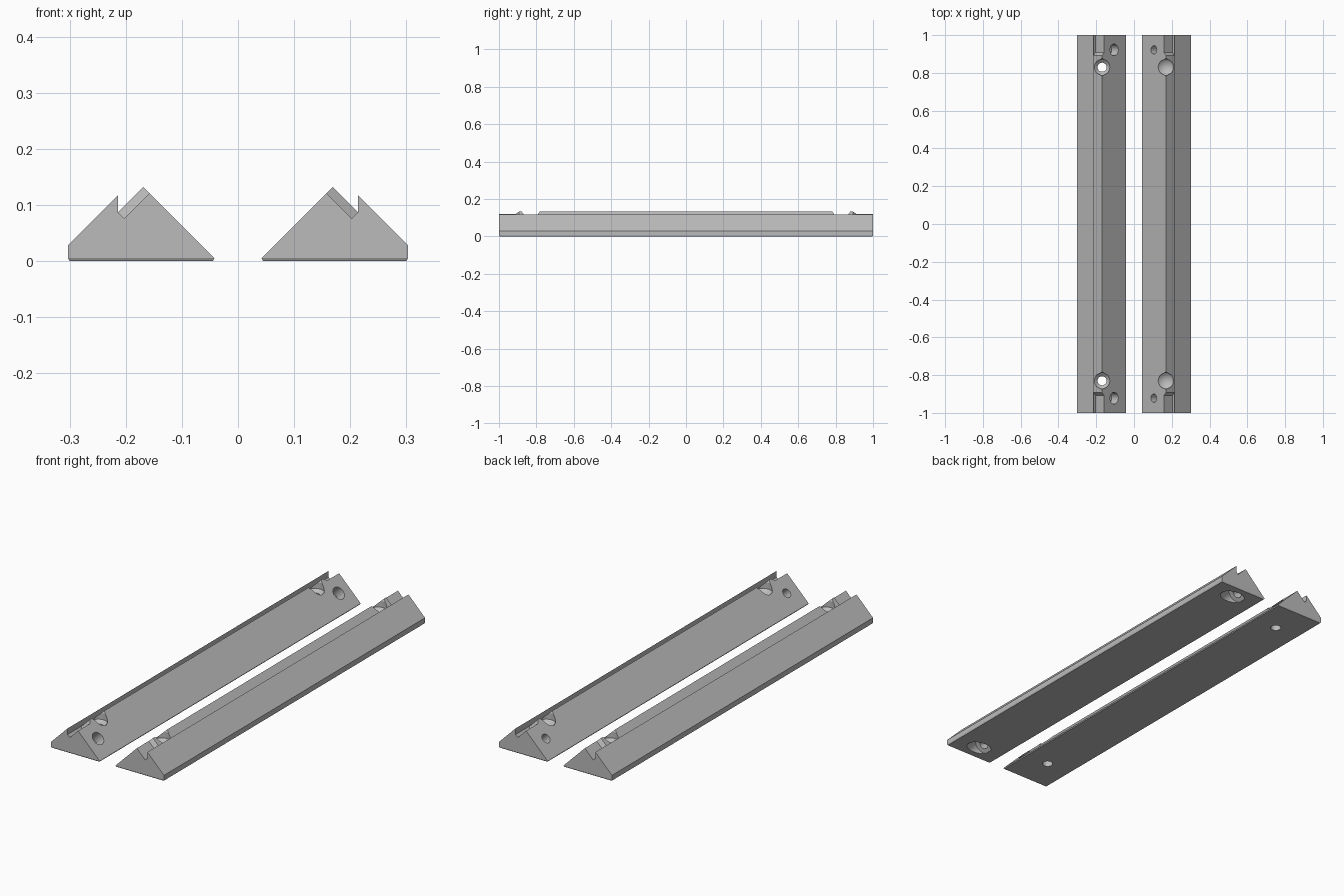
import bpy, bmesh, math
from mathutils import Vector, Matrix

if "Cube" in bpy.data.objects:
    bpy.data.objects.remove(bpy.data.objects["Cube"], do_unlink=True)

metal = bpy.data.materials.new("plain_grey")
metal.use_nodes = True
GREY = (0.5, 0.5, 0.5, 1)
metal.diffuse_color = GREY
metal.node_tree.nodes["Principled BSDF"].inputs["Base Color"].default_value = GREY

R2 = math.sqrt(0.5)
HOLE_Y, SCREW_Y = 0.83, 0.922


def to_object(name, bm):
    bmesh.ops.recalc_face_normals(bm, faces=bm.faces)
    mesh = bpy.data.meshes.new(name)
    bm.to_mesh(mesh)
    bm.free()
    mesh.materials.append(metal)
    obj = bpy.data.objects.new(name, mesh)
    bpy.context.collection.objects.link(obj)
    return obj


def prism(name, points, sweep):
    """Solid made by sweeping a flat outline along a vector."""
    bm = bmesh.new()
    face = bm.faces.new([bm.verts.new(p) for p in points])
    moved = bmesh.ops.extrude_face_region(bm, geom=[face])["geom"]
    verts = [v for v in moved if isinstance(v, bmesh.types.BMVert)]
    bmesh.ops.translate(bm, verts=verts, vec=sweep)
    return to_object(name, bm)


def turned(name, profile, origin, axis, sides=40):
    """Round solid from (radius, distance along axis) pairs."""
    bm = bmesh.new()
    turn = Vector(axis).to_track_quat("Z", "Y").to_matrix().to_4x4()
    rings = []
    for radius, dist in profile:
        count = sides if radius > 0 else 1
        rings.append([bm.verts.new((radius * math.cos(math.tau * i / sides),
                                    radius * math.sin(math.tau * i / sides), dist))
                      for i in range(count)])
    for a, b in zip(rings, rings[1:]):
        for i in range(sides):
            j = (i + 1) % sides
            if len(b) == 1:
                bm.faces.new((a[i], a[j], b[0]))
            else:
                bm.faces.new((a[i], a[j], b[j], b[i]))
    bm.faces.new(rings[0])
    if len(rings[-1]) > 1:
        bm.faces.new(rings[-1])
    bm.transform(Matrix.Translation(origin) @ turn)
    return to_object(name, bm)


def cut(obj, cutter):
    """Subtract the cutter, then discard it."""
    cutter.hide_render = True
    mod = obj.modifiers.new("cut", "BOOLEAN")
    mod.operation, mod.solver, mod.object = "DIFFERENCE", "EXACT", cutter
    bpy.context.view_layer.update()
    graph = bpy.context.evaluated_depsgraph_get()
    mesh = bpy.data.meshes.new_from_object(obj.evaluated_get(graph))
    obj.modifiers.clear()
    obj.data = mesh
    bpy.data.objects.remove(cutter, do_unlink=True)


def make_rail(name, side):
    """Wedge rail; side is -1 or +1 along x."""
    outline = [(0.303, 0.005), (0.303, 0.028), (0.214, 0.117), (0.214, 0.087),
               (0.169, 0.132), (0.042, 0.005)]
    rail = prism(name, [(side * x, -1, z) for x, z in outline], (0, 2, 0))

    # Chamfered foot around the base
    bm = bmesh.new()
    bm.from_mesh(rail.data)
    base = min(bm.faces, key=lambda f: f.calc_center_median().z)
    bmesh.ops.inset_region(bm, faces=[base], thickness=0.004)
    for v in base.verts:
        v.co.z = 0
    bmesh.ops.recalc_face_normals(bm, faces=bm.faces)
    bm.to_mesh(rail.data)
    bm.free()

    along = Vector((-side * R2, 0, R2))    # up the groove slope
    inward = Vector((-side * R2, 0, -R2))  # into the groove slope
    corner = Vector((side * 0.214, 0, 0.087))
    for end in (-1, 1):
        # Deeper notch at each end of the groove
        steps = [(0.893, -0.0005), (0.893, 0), (0.909, 0.016), (1.05, 0.016), (1.05, -0.0005)]
        points = [corner + inward * d + Vector((0, end * y, 0)) for y, d in steps]
        cut(rail, prism("notch_cutter", points, along * 0.1))

        # Round seat on the ridge, with a bore on one rail only
        seat = [(0.055, 0.14), (0.048, 0.132), (0.041, 0.121), (0.041, 0.09), (0, 0.055)]
        top = Vector((side * 0.169, end * HOLE_Y, 0))
        cut(rail, turned("seat_cutter", seat, top, (0, 0, 1)))
        if side < 0:
            bore = [(0.024, -0.02), (0.024, 0.12)]
            cut(rail, turned("bore_cutter", bore, top, (0, 0, 1)))

        # Screw hole square to the inner slope
        mouth = Vector((side * 0.105, end * SCREW_Y, 0.068))
        drill = Vector((side * R2, 0, -R2))
        if side < 0:
            cut(rail, turned("screw_cutter", [(0.031, -0.03), (0.031, 0.05)], mouth, drill))
        else:
            stepped = [(0.022, -0.03), (0.022, 0.055), (0.045, 0.055), (0.045, 0.18)]
            cut(rail, turned("screw_cutter", stepped, mouth, drill))

    bpy.ops.object.select_all(action="DESELECT")
    rail.select_set(True)
    bpy.context.view_layer.objects.active = rail
    bpy.ops.object.shade_smooth_by_angle(angle=math.radians(20))


make_rail("right_rail", -1)
make_rail("left_rail", 1)
